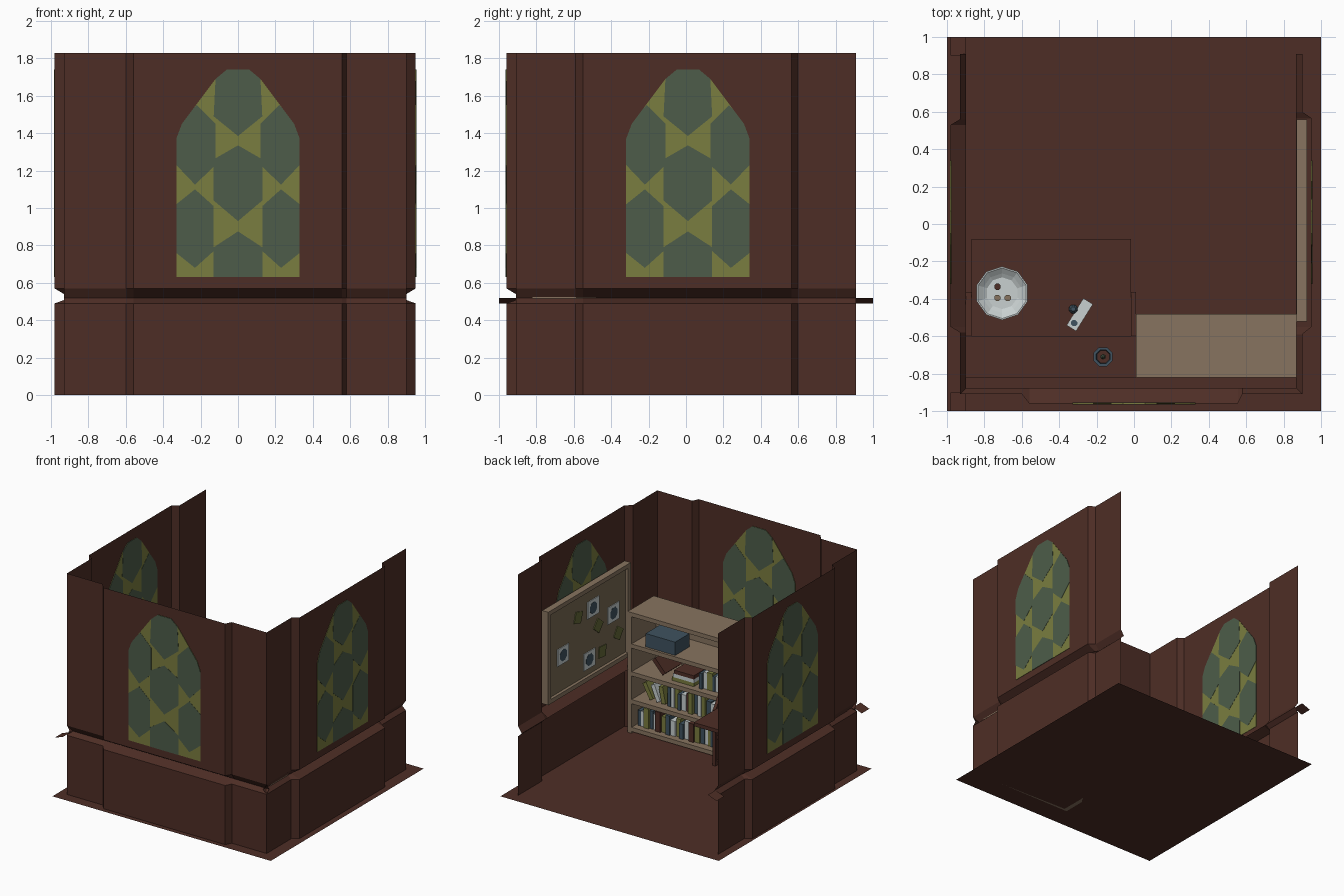
import bpy, bmesh, math, random
from mathutils import Matrix, Vector

if "Cube" in bpy.data.objects:
    bpy.data.objects.remove(bpy.data.objects["Cube"])

random.seed(4)

def material(name, r, g, b):
    m = bpy.data.materials.new(name)
    m.diffuse_color = (r, g, b, 1)
    m.use_nodes = True
    m.node_tree.nodes["Principled BSDF"].inputs["Base Color"].default_value = m.diffuse_color
    return m

WOOD = material("dark red wood", .076, .027, .019)
TAN = material("tan wood", .245, .175, .115)
CORK = material("cork", .19, .145, .085)
GREEN = material("green glass", .075, .108, .068)
OLIVE = material("olive", .195, .205, .05)
BLUE = material("slate blue", .05, .085, .115)
WHITE = material("off white", .58, .63, .63)
NOTE = material("dark olive paper", .13, .14, .04)

def finish(name, bm, mat, matrix=Matrix()):
    bmesh.ops.recalc_face_normals(bm, faces=bm.faces)
    me = bpy.data.meshes.new(name)
    bm.to_mesh(me)
    bm.free()
    me.materials.append(mat)
    ob = bpy.data.objects.new(name, me)
    ob.matrix_world = matrix
    bpy.context.collection.objects.link(ob)
    return ob

def box(name, mat, x, y, z, lean=0, turn=0):
    """Box between (low, high) pairs, optionally leaned about y or turned about z."""
    bm = bmesh.new()
    bmesh.ops.create_cube(bm, size=1)
    bmesh.ops.scale(bm, vec=(x[1] - x[0], y[1] - y[0], z[1] - z[0]), verts=bm.verts)
    mid = Vector((sum(x) / 2, sum(y) / 2, sum(z) / 2))
    rot = Matrix.Rotation(lean, 4, 'Y') @ Matrix.Rotation(turn, 4, 'Z')
    return finish(name, bm, mat, Matrix.Translation(mid) @ rot)

def prism(name, mat, pts, y0, y1, matrix=Matrix()):
    """Outline in (x, z) extruded from y0 to y1."""
    bm = bmesh.new()
    f = bm.faces.new([bm.verts.new((u, y0, z)) for u, z in pts])
    ext = bmesh.ops.extrude_face_region(bm, geom=[f])
    vs = [g for g in ext['geom'] if isinstance(g, bmesh.types.BMVert)]
    bmesh.ops.translate(bm, vec=(0, y1 - y0, 0), verts=vs)
    return finish(name, bm, mat, matrix)

def lathe(name, mat, profile, sides, loc):
    """Profile of (radius, z) spun about z."""
    bm = bmesh.new()
    rings = [[bm.verts.new((r * math.cos(2 * math.pi * (i + .5) / sides),
                            r * math.sin(2 * math.pi * (i + .5) / sides), z))
              for i in range(sides)] for r, z in profile]
    for a, b in zip(rings, rings[1:]):
        for i in range(sides):
            j = (i + 1) % sides
            bm.faces.new((a[i], a[j], b[j], b[i]))
    bm.faces.new(rings[0])
    bm.faces.new(rings[-1])
    return finish(name, bm, mat, Matrix.Translation(loc))

# Floor
bm = bmesh.new()
bmesh.ops.create_grid(bm, x_segments=1, y_segments=1, size=1)
finish("floor", bm, WOOD)

# Walls: thin sheets with a shallow bay and a V-shaped rail
BAY = .05
def wall(name, angle, flat, u0, u1, bay):
    stations = [(u0, 0), (bay[0], 0), (bay[1], BAY), (bay[2], BAY), (bay[3], 0), (u1, 0)]
    bm = bmesh.new()
    rows = []
    for z in (0, .49, .52, .57, 1.83):
        rows.append([bm.verts.new((u, -(flat - .033 if z == .52 else flat + d), z))
                     for u, d in stations])
    for a, b in zip(rows, rows[1:]):
        for i in range(len(stations) - 1):
            bm.faces.new((a[i], a[i + 1], b[i + 1], b[i]))
    finish(name, bm, WOOD, Matrix.Rotation(angle, 4, 'Z'))

# Lattice windows: arched olive plate with green panes
ARCH = [(.33, .63), (.33, 1.37), (.30, 1.45), (.24, 1.53), (.18, 1.61), (.12, 1.69), (.06, 1.74)]
ARCH = ARCH + [(-u, z) for u, z in reversed(ARCH)]
MIDDLE = [
    [(-.13, .63), (.13, .63), (.13, .79), (0, .875), (-.13, .79)],
    [(0, .93), (.13, 1.04), (.13, 1.26), (0, 1.335), (-.13, 1.26), (-.13, 1.04)],
    [(0, 1.385), (.13, 1.49), (.12, 1.69), (.06, 1.74), (-.06, 1.74), (-.12, 1.69), (-.13, 1.49)]]
SIDE = [
    [(.33, .76), (.33, 1.02), (.23, 1.10), (.13, 1.01), (.13, .77), (.23, .68)],
    [(.33, 1.23), (.33, 1.37), (.30, 1.45), (.24, 1.53), (.22, 1.55), (.12, 1.45), (.12, 1.23), (.23, 1.125)]]
PANES = MIDDLE + SIDE + [[(-u, z) for u, z in p] for p in SIDE]

def window(side, angle, dist, shift):
    m = Matrix.Rotation(angle, 4, 'Z') @ Matrix.Translation((shift, -dist, 0))
    prism(side + "_window_lattice", OLIVE, ARCH, -.003, .003, m)
    for p in PANES:
        prism(side + "_window_pane", GREEN, p, -.0045, .0045, m)

for side, ang, flat, u0, u1, bay, shift in (
        ("front", 0, .91, -.93, .90, (-.60, -.56, .555, .58), 0),
        ("right", math.pi / 2, .90, -.91, .91, (-.59, -.55, .565, .60), .01),
        ("left", -math.pi / 2, .93, -.91, .91, (-.56, -.53, .55, .58), -.01)):
    wall(side + "_wall", ang, flat, u0, u1, bay)
    window(side, ang, flat + BAY, shift)

# Rail ends running past the left wall
for s in (-1, 1):
    bm = bmesh.new()
    bm.faces.new([bm.verts.new(c) for c in ((-.98, s * .9, .49), (-.98, s, .49),
                                            (-.90, s, .52), (-.90, s * .9, .52))])
    finish("rail_end", bm, WOOD)

# Bookcase
X, Y = (.01, .87), (-.82, -.48)
for x in ((.01, .045), (.835, .87)):
    box("bookcase_side", TAN, x, Y, (0, 1))
box("bookcase_back", TAN, X, (-.82, -.80), (0, 1))
LEVELS = (.05, .28, .51, .74)
for z in LEVELS + (1.0,):
    box("bookcase_shelf", TAN, X if z == 1 else (.045, .835), Y, (z - .035, z))
box("storage_box", BLUE, (.45, .72), (-.69, -.50), (.74, .85))

# Books: upright rows, leaning books and a flat stack
COLOURS = (BLUE, WHITE, OLIVE, BLUE, WHITE, WOOD, OLIVE)
def book_row(x, end, z):
    i = 0
    while x > end + .05:
        w = random.uniform(.025, .05)
        h = random.uniform(.12, .175)
        y = random.uniform(-.55, -.52)
        box("book", COLOURS[i % 7], (x - w, x - .002), (y - .22, y), (z, z + h))
        x -= w
        i += 1

book_row(.82, .05, LEVELS[0])
book_row(.55, .05, LEVELS[1])
book_row(.25, .05, LEVELS[2])
for x, z, mat, lean in ((.72, .28, OLIVE, .5), (.65, .28, WHITE, .4), (.59, .28, OLIVE, .2),
                        (.62, .51, WOOD, .75)):
    box("leaning_book", mat, (x - .018, x + .018), (-.75, -.53), (z + .01, z + .15), lean)
for i, mat in enumerate((OLIVE, WHITE, WOOD)):
    box("stacked_book", mat, (.30, .50 - .01 * i), (-.76, -.53), (.51 + .03 * i, .54 + .03 * i))

# Pin board on the right wall
box("board_cork", CORK, (.895, .92), (-.5, .54), (.64, 1.37))
for z in ((.62, .655), (1.355, 1.39)):
    box("board_frame_rail", TAN, (.87, .925), (-.52, .56), z)
for y in ((-.52, -.485), (.525, .56)):
    box("board_frame_post", TAN, (.87, .925), y, (.655, 1.355))
TURN = Matrix.Rotation(math.pi / 2, 4, 'Z')
for y, z in ((-.06, 1.187), (-.325, 1.04), (.333, .945), (-.01, .775)):
    box("photo", WHITE, (.889, .896), (y - .075, y + .075), (z - .07, z + .07))
    ring = [(y + .05 * math.cos(a * math.pi / 4 + .39), z + .05 * math.sin(a * math.pi / 4 + .39))
            for a in range(8)]
    prism("photo_centre", BLUE, ring, -.888, -.892, TURN)
for y, z, a in ((.135, 1.178, .3), (-.128, 1.013, .7), (-.39, .85, .6), (-.18, .778, .1)):
    pts = [(y + .065 * math.cos(a + k * math.pi / 2 + .78), z + .065 * math.sin(a + k * math.pi / 2 + .78))
           for k in range(4)]
    prism("pinned_note", NOTE, pts, -.889, -.896, TURN)

# Writing desk with sloped sides and a fold-down top
SLOPE = [(-.82, 0), (-.364, 0), (-.364, .46), (-.60, .80), (-.82, .80)]
for x in (-.90, -.015):
    w = .03 if x < -.5 else .025
    prism("desk_side", WOOD, SLOPE, -x, -x - w, TURN)
box("desk_back", WOOD, (-.87, -.015), (-.82, -.80), (0, .80))
box("desk_shelf_top", WOOD, (-.87, -.015), (-.82, -.60), (.775, .80))
box("desk_inner_shelf", WOOD, (-.87, -.015), (-.80, -.64), (.61, .63))
box("desk_body", WOOD, (-.87, -.015), (-.80, -.385), (.03, .44))
box("desk_fold_down_top", WOOD, (-.87, -.015), (-.80, -.08), (.44, .47))
for x in (-.86, -.435):
    for z in (.05, .25):
        box("desk_drawer", WOOD, (x, x + .41), (-.386, -.372), (z, z + .17))

# Bowl with sweets
lathe("bowl", WHITE, [(.07, 0), (.135, .05), (.143, .05), (.085, .015)], 10, (-.705, -.37, .47))
for x, y, m in ((-.73, -.335, WOOD), (-.73, -.395, TAN), (-.675, -.395, TAN)):
    lathe("sweet", m, [(.018, 0), (.018, .015)], 8, (x, y, .485))

# Letter, seal and ink pot on the desk, plant pot above
box("letter", WHITE, (-.375, -.205), (-.515, -.455), (.47, .485), turn=math.radians(58))
lathe("letter_seal", BLUE, [(.018, 0), (.018, .006)], 8, (-.32, -.53, .485))
lathe("ink_pot", BLUE, [(.02, 0), (.025, .02), (.012, .04)], 8, (-.325, -.455, .47))
lathe("plant_pot", BLUE, [(.035, 0), (.055, .08), (.055, .10), (.04, .10), (.035, .07)], 8, (-.165, -.71, .80))
lathe("plant_soil", WOOD, [(.036, 0), (.036, .015)], 8, (-.165, -.71, .87))
lathe("plant_bud", GREEN, [(.006, 0), (.015, .04), (.004, .07)], 6, (-.165, -.71, .88))
